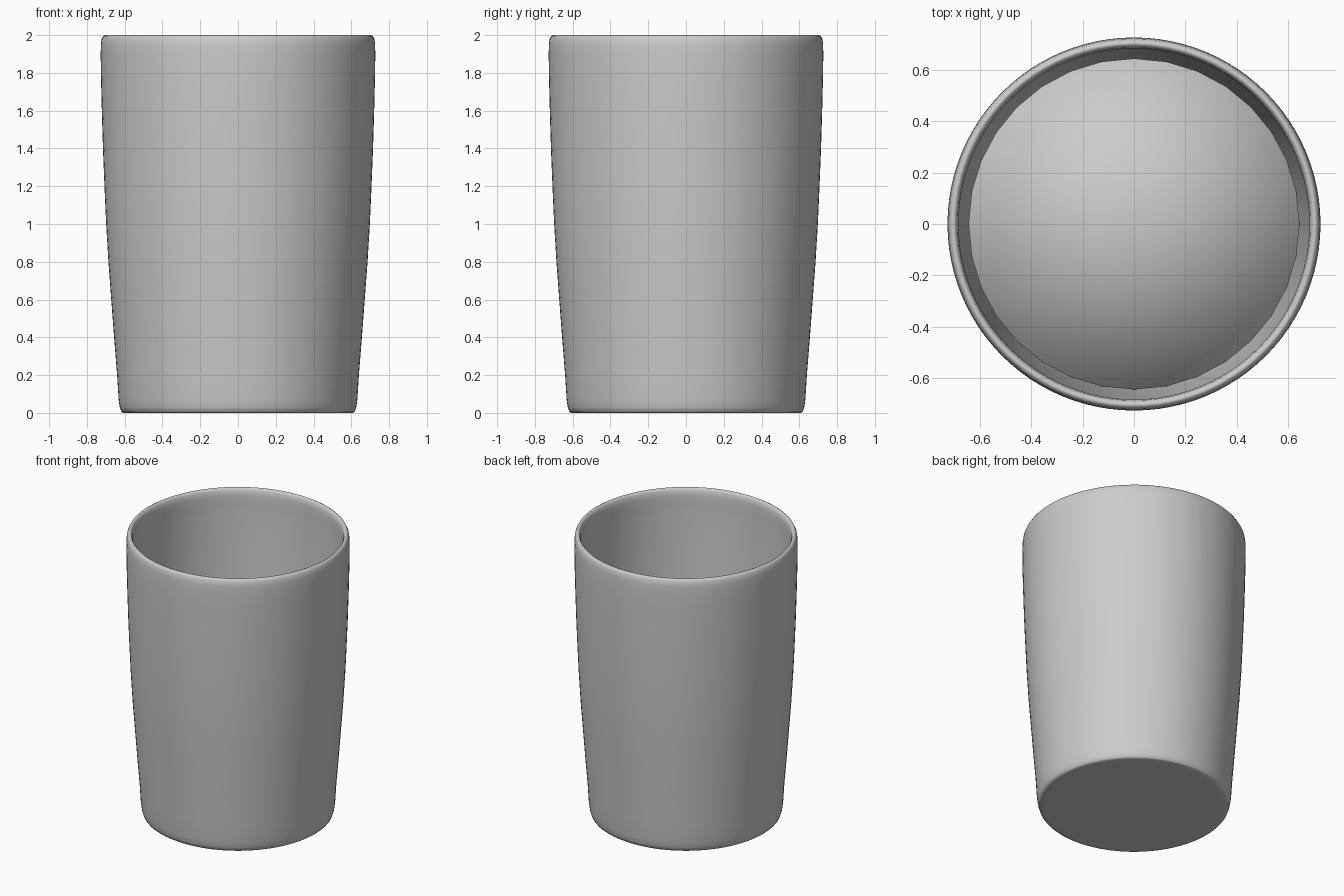
import bpy, bmesh
from math import sin, cos, tau

if "Cube" in bpy.data.objects:
    bpy.data.objects.remove(bpy.data.objects["Cube"])


def lathe(name, profile, segments):
    """Revolve an (r, z) profile around z; points with r = 0 become poles."""
    bm = bmesh.new()
    rings = []
    for r, z in profile:
        if r == 0:
            rings.append([bm.verts.new((0, 0, z))] * segments)
        else:
            rings.append([bm.verts.new((r * cos(tau * i / segments),
                                        r * sin(tau * i / segments), z))
                          for i in range(segments)])
    for a, b in zip(rings, rings[1:]):
        for i in range(segments):
            j = (i + 1) % segments
            corners = list(dict.fromkeys((a[i], a[j], b[j], b[i])))
            bm.faces.new(corners)
    bmesh.ops.recalc_face_normals(bm, faces=bm.faces)
    for f in bm.faces:
        f.smooth = True
    mesh = bpy.data.meshes.new(name)
    bm.to_mesh(mesh)
    bm.free()
    ob = bpy.data.objects.new(name, mesh)
    bpy.context.collection.objects.link(ob)
    return ob


# Cup: flat base, gently bowed tapered wall, rounded rim, thin inner wall
wall = [(0.632, 0.07), (0.640, 0.2), (0.656, 0.4), (0.671, 0.6), (0.686, 0.8),
        (0.698, 1.0), (0.707, 1.2), (0.715, 1.4), (0.721, 1.6), (0.726, 1.8),
        (0.727, 1.9)]
base = [(0, 0), (0.58, 0), (0.608, 0), (0.618, 0.006), (0.626, 0.03)]
rim = [(0.726, 1.95), (0.722, 1.98), (0.714, 1.995), (0.705, 2.0),
       (0.696, 1.996), (0.688, 1.98), (0.684, 1.95)]
inner = [(r - 0.042, z) for r, z in reversed(wall)]
floor = [(0.57, 0.05), (0.54, 0.045), (0, 0.045)]
lathe("cup", base + wall + rim + inner + floor, 96)

# Drink: closed, softly shaded filling with a coarser outline
lathe("drink", [(0, 0.06), (0.57, 0.06), (0.645, 0.85), (0, 0.85)], 32)
